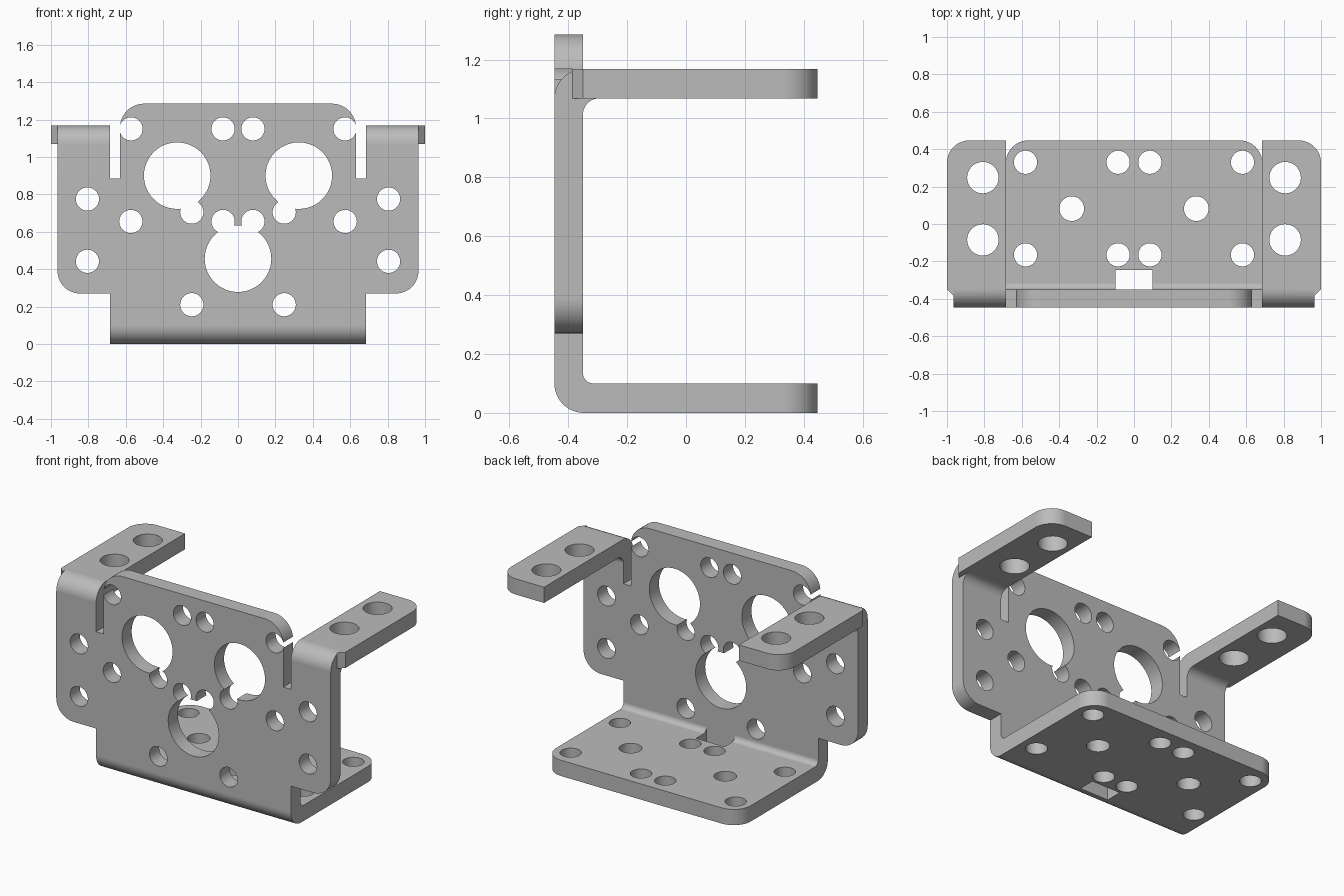
import bpy
import bmesh
from math import tan, sin, cos, pi
from mathutils import Vector

if "Cube" in bpy.data.objects:
    bpy.data.objects.remove(bpy.data.objects["Cube"], do_unlink=True)

FRONT, WALL, BACK = -0.447, -0.35, 0.447  # depth of the outer face, inner face and flange ends
SHEET = 0.1                               # sheet thickness
HALF_BASE, HALF_PLATE, HALF_TAB = 0.685, 0.965, 1.0
EAR_TOP, SHOULDER, SLOT = 1.168, 0.27, 0.885

metal = bpy.data.materials.new("grey_metal")
metal.use_nodes = True
metal.diffuse_color = (0.5, 0.5, 0.5, 1)
metal.node_tree.nodes["Principled BSDF"].inputs["Base Color"].default_value = metal.diffuse_color


def rounded(points, steps=12):
    """Outline from (u, v) or (u, v, radius) corners, filleting those with a radius."""
    out = []
    for i, p in enumerate(points):
        corner = Vector(p[:2])
        if len(p) == 2:
            out.append(corner)
            continue
        a = (Vector(points[i - 1][:2]) - corner).normalized()
        b = (Vector(points[(i + 1) % len(points)][:2]) - corner).normalized()
        half = a.angle(b) / 2
        centre = corner + (a + b).normalized() * p[2] / sin(half)
        start = corner + a * p[2] / tan(half) - centre
        end = corner + b * p[2] / tan(half) - centre
        sweep = pi - 2 * half
        for k in range(steps + 1):
            t = sweep * k / steps
            out.append(centre + (start * sin(sweep - t) + end * sin(t)) / sin(sweep))
    return out


def circle(u, v, r, count=48):
    return [(u + r * cos(2 * pi * k / count), v + r * sin(2 * pi * k / count)) for k in range(count)]


def make_object(name, bm):
    bmesh.ops.recalc_face_normals(bm, faces=bm.faces)
    mesh = bpy.data.meshes.new(name)
    bm.to_mesh(mesh)
    bm.free()
    mesh.materials.append(metal)
    obj = bpy.data.objects.new(name, mesh)
    bpy.context.collection.objects.link(obj)
    return obj


def add_prism(bm, outline, axis, lo, hi):
    """Extrude a flat outline along one axis, between lo and hi."""
    def place(p, t):
        co = [p[0], p[1]]
        co.insert("xyz".index(axis), t)
        return co
    rings = [[bm.verts.new(place(p, t)) for p in outline] for t in (lo, hi)]
    bm.faces.new(rings[0])
    bm.faces.new(rings[1][::-1])
    for i in range(len(outline)):
        j = (i + 1) % len(outline)
        bm.faces.new((rings[0][i], rings[0][j], rings[1][j], rings[1][i]))


def prism(name, outline, axis, lo, hi):
    bm = bmesh.new()
    add_prism(bm, outline, axis, lo, hi)
    return make_object(name, bm)


def holes(name, spots, axis, lo, hi):
    """One cutter of mirrored round pins; each spot is (u, v, radius)."""
    bm = bmesh.new()
    for u, v, r in spots:
        for side in ((1, -1) if u else (1,)):
            add_prism(bm, circle(side * u, v, r), axis, lo, hi)
    return make_object(name, bm)


def combine(body, other, operation):
    mod = body.modifiers.new(operation.lower(), 'BOOLEAN')
    mod.operation, mod.object, mod.solver = operation, other, 'EXACT'
    bpy.context.view_layer.objects.active = body
    bpy.ops.object.modifier_apply(modifier=mod.name)
    bpy.data.objects.remove(other, do_unlink=True)


# Front plate with shoulders, relief slots and rounded top
half = [(HALF_PLATE, SHOULDER, 0.12), (HALF_PLATE, SLOT), (0.632, SLOT), (0.632, 1.285, 0.13)]
outline = half + [(-p[0], *p[1:]) for p in reversed(half)]
bracket = prism("mounting_bracket", rounded(outline), 'y', FRONT, WALL)

# Base flange, bent backwards from the plate
base = prism("base_flange", rounded([
    (FRONT, SHOULDER), (FRONT, 0, SHEET), (BACK, 0), (BACK, SHEET),
    (WALL, SHEET, 0.035), (WALL, SHOULDER)]), 'x', -HALF_BASE, HALF_BASE)
plan = prism("base_plan", rounded([
    (-HALF_BASE, -0.6), (HALF_BASE, -0.6), (HALF_BASE, BACK, 0.12),
    (-HALF_BASE, BACK, 0.12)]), 'z', -0.1, 0.5)
combine(base, plan, 'INTERSECT')
combine(bracket, base, 'UNION')

# Ears: bend at the top of each shoulder, then a slightly wider tab
under = EAR_TOP - SHEET
for side in (1, -1):
    bend = prism("ear_bend", rounded([
        (FRONT, SLOT), (FRONT, EAR_TOP, SHEET), (-0.25, EAR_TOP), (-0.25, under),
        (WALL, under, 0.055), (WALL, SLOT)]),
        'x', *sorted((side * HALF_BASE, side * HALF_PLATE)))
    tab = prism("ear_tab", rounded([
        (side * HALF_BASE, -0.25), (side * HALF_PLATE, -0.25), (side * HALF_PLATE, -0.385),
        (side * HALF_TAB, WALL), (side * HALF_TAB, BACK, 0.12), (side * HALF_BASE, BACK)]),
        'z', under, EAR_TOP)
    combine(bend, tab, 'UNION')
    combine(bracket, bend, 'UNION')

# Holes through the plate, the base flange and the ear tabs
R = 0.062
cutters = [
    holes("large_holes", [(0.325, 0.9, 0.178), (0, 0.456, 0.178)], 'y', -0.6, -0.2),
    holes("plate_holes", [(u, v, R) for u, v in (
        (0.08, 1.15), (0.572, 1.15), (0.08, 0.655), (0.573, 0.655), (0.247, 0.705),
        (0.247, 0.21), (0.805, 0.775), (0.805, 0.442))], 'y', -0.6, -0.2),
    holes("base_holes", [(u, v, R) for u, v in (
        (0.085, 0.33), (0.58, 0.33), (0.085, -0.165), (0.58, -0.165))]
        + [(0.333, 0.082, 0.066)], 'z', -0.1, 0.2),
    holes("tab_holes", [(0.808, 0.248, 0.084), (0.808, -0.085, 0.084)], 'z', 1.0, 1.3),
    prism("base_notch", [(-0.1, WALL), (0.1, WALL), (0.1, -0.245), (-0.1, -0.245)],
          'z', -0.1, 0.2),
]
for cutter in cutters:
    combine(bracket, cutter, 'DIFFERENCE')

# Smooth bends and bores with crisp sheet edges
bpy.ops.object.select_all(action='DESELECT')
bracket.select_set(True)
bpy.context.view_layer.objects.active = bracket
bpy.ops.object.shade_smooth_by_angle(angle=pi / 6)
weighted = bracket.modifiers.new("weighted_normals", 'WEIGHTED_NORMAL')
weighted.keep_sharp = True
